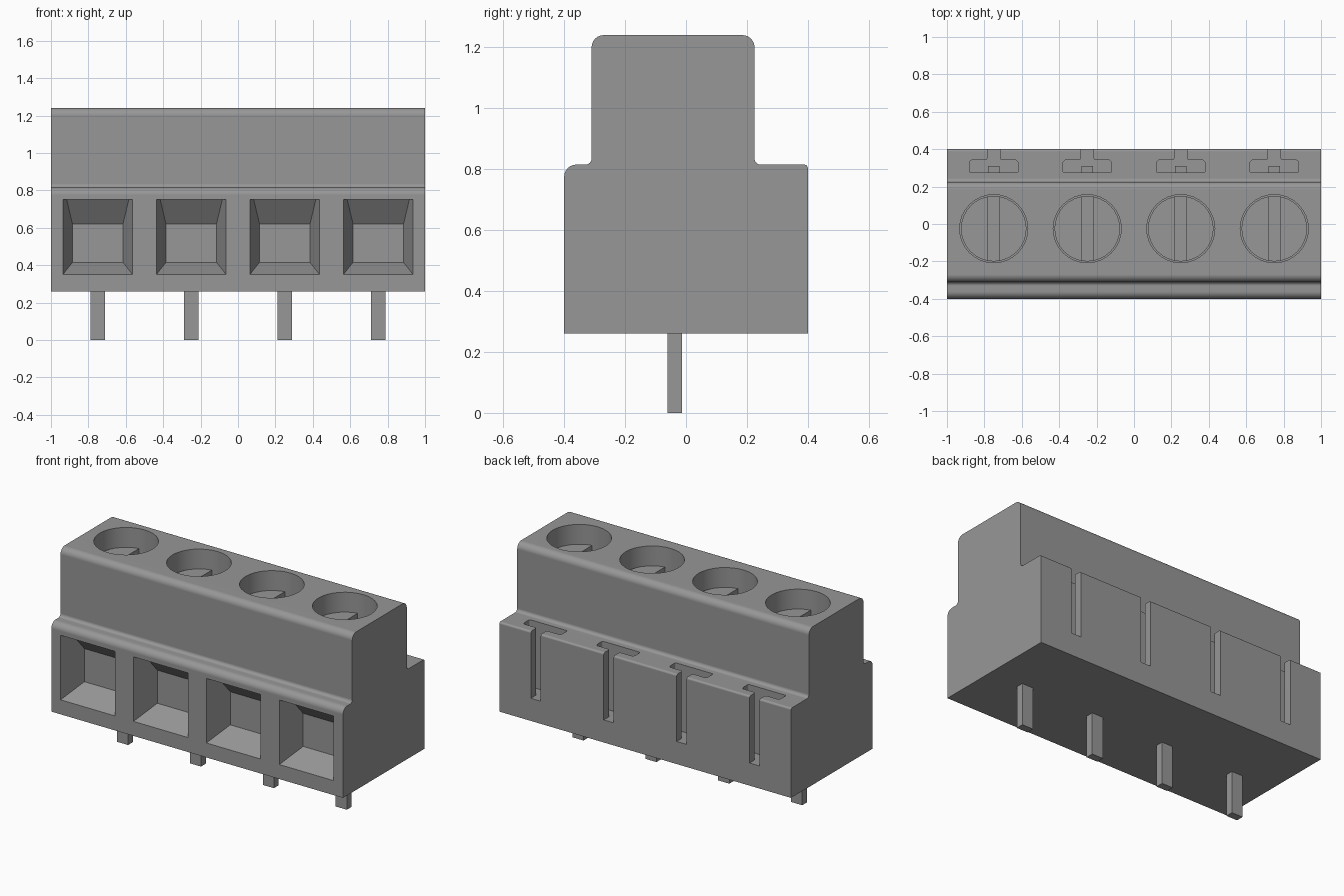
import bpy, bmesh, math
from mathutils import Vector

if "Cube" in bpy.data.objects:
    bpy.data.objects.remove(bpy.data.objects["Cube"])

GREY = (0.31, 0.31, 0.31, 1.0)
mat = bpy.data.materials.new("grey plastic")
mat.use_nodes = True
mat.diffuse_color = GREY
mat.node_tree.nodes["Principled BSDF"].inputs["Base Color"].default_value = GREY

CENTRES = (-0.75, -0.25, 0.25, 0.75)
SCREW_Y = -0.025


def make_object(name, bm):
    bmesh.ops.recalc_face_normals(bm, faces=bm.faces)
    mesh = bpy.data.meshes.new(name)
    bm.to_mesh(mesh)
    bm.free()
    mesh.materials.append(mat)
    obj = bpy.data.objects.new(name, mesh)
    bpy.context.collection.objects.link(obj)
    return obj


def rounded(corners, steps=6):
    """Outline from (a, b, radius) corners, each replaced by an arc."""
    out = []
    n = len(corners)
    for i, (a, b, r) in enumerate(corners):
        p = Vector((a, b))
        if r == 0:
            out.append(p)
            continue
        u = (Vector(corners[i - 1][:2]) - p).normalized()
        v = (Vector(corners[(i + 1) % n][:2]) - p).normalized()
        centre = p + (u + v) * r
        for k in range(steps + 1):
            t = k / steps * math.pi / 2
            out.append(centre - v * r * math.cos(t) - u * r * math.sin(t))
    return out


def prism(bm, start, offset):
    """Extrude a closed loop of 3D points along an offset."""
    face = bm.faces.new([bm.verts.new(p) for p in start])
    geo = bmesh.ops.extrude_face_region(bm, geom=[face])["geom"]
    verts = [g for g in geo if isinstance(g, bmesh.types.BMVert)]
    bmesh.ops.translate(bm, verts=verts, vec=offset)


def box(bm, x0, x1, y0, y1, z0, z1):
    prism(bm, [(x0, y0, z0), (x1, y0, z0), (x1, y1, z0), (x0, y1, z0)], (0, 0, z1 - z0))


def circle(x, y, z, r, n=32):
    return [(x + r * math.cos(2 * math.pi * i / n),
             y + r * math.sin(2 * math.pi * i / n), z) for i in range(n)]


def cut(obj, bm):
    """Subtract a temporary cutter from an object."""
    cutter = make_object("cutter", bm)
    cutter.hide_render = True
    mod = obj.modifiers.new("cut", "BOOLEAN")
    mod.operation = "DIFFERENCE"
    mod.solver = "EXACT"
    mod.object = cutter
    bpy.context.view_layer.objects.active = obj
    bpy.ops.object.modifier_apply(modifier=mod.name)
    bpy.data.objects.remove(cutter)


# Housing: stepped side profile swept along x
profile = rounded([
    (-0.40, 0.26, 0), (0.40, 0.26, 0), (0.40, 0.815, 0.012), (0.225, 0.815, 0.02),
    (0.225, 1.24, 0.04), (-0.31, 1.24, 0.04), (-0.31, 0.815, 0.02), (-0.40, 0.815, 0.04)])
bm = bmesh.new()
prism(bm, [(-1, y, z) for y, z in profile], (2, 0, 0))
housing = make_object("housing", bm)

# Wire entries: funnels whose roof runs level before sloping down
bm = bmesh.new()
for c in CENTRES:
    rings = []
    for y, half, z0, z1 in ((-0.44, 0.198, 0.334, 0.75), (-0.40, 0.186, 0.35, 0.75),
                            (-0.336, 0.166, 0.376, 0.75), (-0.24, 0.135, 0.415, 0.62)):
        rings.append([bm.verts.new(p) for p in (
            (c - half, y, z0), (c + half, y, z0), (c + half, y, z1), (c - half, y, z1))])
    for a, b in zip(rings, rings[1:]):
        for i in range(4):
            j = (i + 1) % 4
            bm.faces.new((a[i], a[j], b[j], b[i]))
    bm.faces.new(rings[0])
    bm.faces.new(rings[-1])
cut(housing, bm)

# Screw wells in the top
bm = bmesh.new()
for c in CENTRES:
    prism(bm, circle(c, SCREW_Y, 1.04, 0.182), (0, 0, 0.3))
cut(housing, bm)

# T-shaped slots in the rear shoulder, open to the back
bm = bmesh.new()
for c in CENTRES:
    tee = rounded([
        (c - 0.13, 0.275, 0.008), (c + 0.13, 0.275, 0.008), (c + 0.13, 0.342, 0.018),
        (c + 0.034, 0.342, 0.012), (c + 0.034, 0.45, 0), (c - 0.034, 0.45, 0),
        (c - 0.034, 0.342, 0.012), (c - 0.13, 0.342, 0.018)], 4)
    prism(bm, [(x, y, 0.40) for x, y in tee], (0, 0, 0.6))
cut(housing, bm)

parts = [housing]
for n, c in enumerate(CENTRES, 1):
    # Slotted screw head sunk in its well
    bm = bmesh.new()
    prism(bm, circle(c, SCREW_Y, 1.02, 0.175), (0, 0, 0.10))
    screw = make_object(f"screw_{n}", bm)
    bm = bmesh.new()
    box(bm, c - 0.032, c + 0.032, SCREW_Y - 0.3, SCREW_Y + 0.3, 1.06, 1.2)
    cut(screw, bm)

    # Solder pin
    bm = bmesh.new()
    box(bm, c - 0.038, c + 0.038, -0.06, -0.013, 0, 0.30)
    pin = make_object(f"pin_{n}", bm)

    # Small latch wedge at the foot of the rear slot
    bm = bmesh.new()
    prism(bm, [(c - 0.03, 0.27, 0.43), (c - 0.03, 0.31, 0.43), (c - 0.03, 0.27, 0.50)],
          (0.06, 0, 0))
    latch = make_object(f"latch_{n}", bm)
    parts += [screw, pin, latch]

# Smooth the rounded edges, keep corners crisp
bpy.ops.object.select_all(action="DESELECT")
for obj in parts:
    obj.select_set(True)
bpy.context.view_layer.objects.active = housing
bpy.ops.object.shade_smooth_by_angle(angle=math.radians(30))
weighted = housing.modifiers.new("flat_face_normals", "WEIGHTED_NORMAL")
weighted.keep_sharp = True
